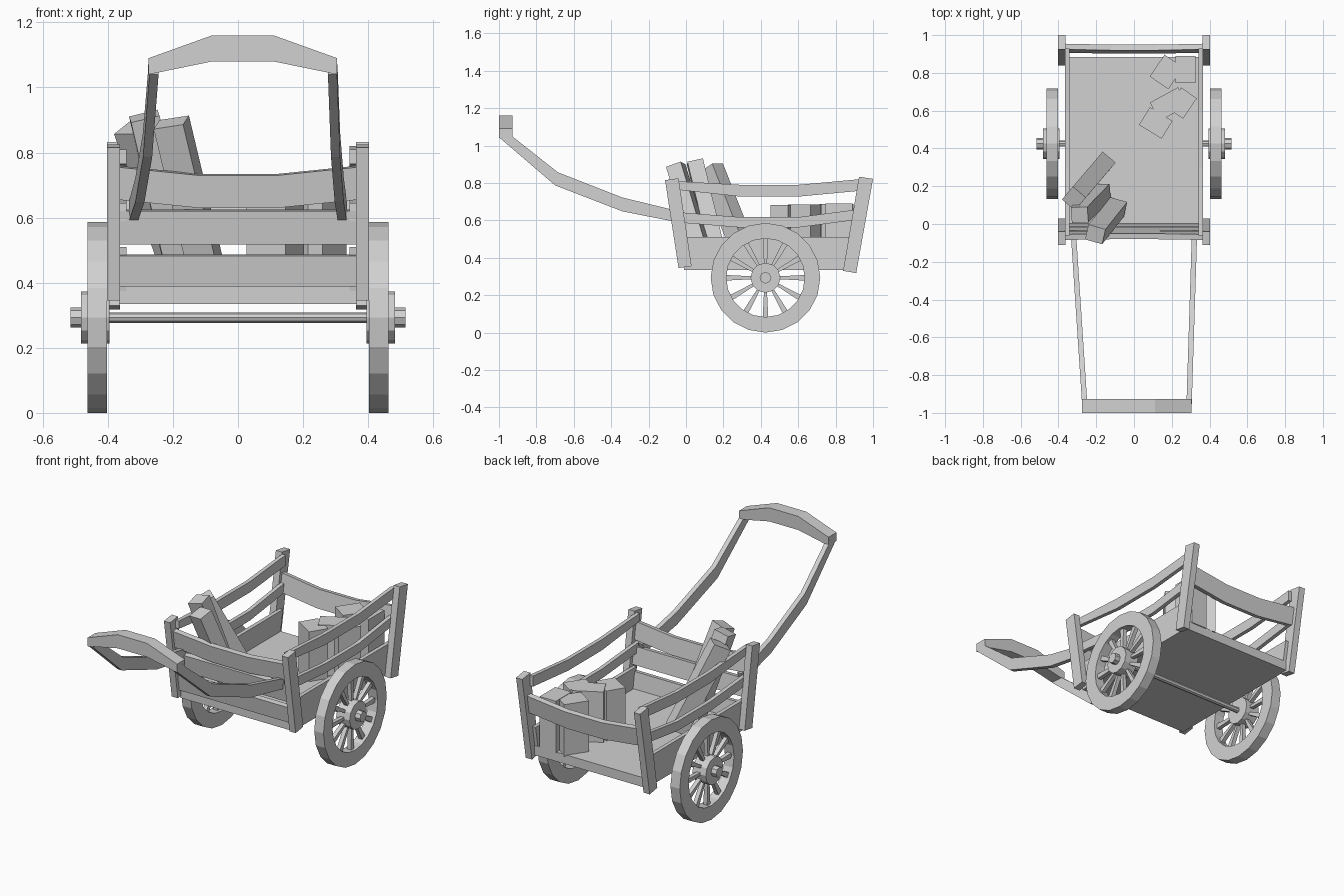
import bpy, bmesh, math
from mathutils import Vector, Matrix

if "Cube" in bpy.data.objects:
    bpy.data.objects.remove(bpy.data.objects["Cube"])

wood = bpy.data.materials.new("grey_wood")
wood.diffuse_color = (0.64, 0.64, 0.64, 1)
wood.use_nodes = True
wood.node_tree.nodes["Principled BSDF"].inputs["Base Color"].default_value = wood.diffuse_color


def finish(name, bm, mirror=False):
    bmesh.ops.recalc_face_normals(bm, faces=bm.faces)
    me = bpy.data.meshes.new(name)
    bm.to_mesh(me)
    bm.free()
    me.materials.append(wood)
    ob = bpy.data.objects.new(name, me)
    bpy.context.collection.objects.link(ob)
    if mirror:
        ob.modifiers.new("mirror", 'MIRROR').use_mirror_merge = False
    return ob


def add_slab(bm, outline, offset):
    """Planar outline pushed along an offset vector."""
    off = Vector(offset)
    a = [bm.verts.new(p) for p in outline]
    b = [bm.verts.new(Vector(p) + off) for p in outline]
    bm.faces.new(a)
    bm.faces.new(b[::-1])
    n = len(a)
    for i in range(n):
        bm.faces.new((a[i], b[i], b[(i + 1) % n], a[(i + 1) % n]))


def slab(name, outline, offset, mirror=False):
    bm = bmesh.new()
    add_slab(bm, outline, offset)
    return finish(name, bm, mirror)


def box(name, lo, hi):
    return slab(name, [(lo[0], lo[1], lo[2]), (hi[0], lo[1], lo[2]),
                       (hi[0], hi[1], lo[2]), (lo[0], hi[1], lo[2])],
                (0, 0, hi[2] - lo[2]))


# --- Cart bed ---
box("floor", (-0.365, -0.01, 0.335), (0.365, 0.885, 0.39))
slab("side_panel", [(0.342, -0.005, 0.34), (0.342, 0.875, 0.34),
                    (0.342, 0.905, 0.51), (0.342, -0.03, 0.51)], (0.023, 0, 0), True)

# --- Leaning corner posts ---
slab("front_post", [(0.362, -0.04, 0.345), (0.362, 0.03, 0.355),
                    (0.362, -0.04, 0.825), (0.362, -0.112, 0.815)], (0.04, 0, 0), True)
slab("back_post", [(0.362, 0.84, 0.33), (0.362, 0.91, 0.318),
                   (0.362, 1.0, 0.822), (0.362, 0.925, 0.833)], (0.04, 0, 0), True)

# --- Sagging side rails ---
for name, top, bottom in (
        ("upper_side_rail", (0.81, 0.79, 0.79, 0.82), (0.765, 0.727, 0.727, 0.758)),
        ("lower_side_rail", (0.645, 0.617, 0.617, 0.66), (0.59, 0.562, 0.562, 0.605))):
    ys = (-0.06, 0.29, 0.6, 0.93)
    pts = [(0.342, y, z) for y, z in zip(ys, top)]
    pts += [(0.342, y, z) for y, z in reversed(list(zip(ys, bottom)))]
    slab(name, pts, (0.023, 0, 0), True)


# --- Boards across the ends, following the lean of the posts ---
def cross_board(name, z0, z1, sag, lean):
    xs = (-0.365, -0.12, 0.12, 0.365)
    drop = (0, sag, sag, 0)
    pts = [(x, z1 - d) for x, d in zip(xs, drop)]
    pts += [(x, z0 - d) for x, d in reversed(list(zip(xs, drop)))]
    slope = (lean(1) - lean(0))
    off = Vector((0, 1, -slope)).normalized() * 0.03
    slab(name, [Vector((x, lean(z), z)) - off / 2 for x, z in pts], off)


front = lambda z: -0.005 - (z - 0.34) * 0.155
back = lambda z: 0.875 + (z - 0.33) * 0.17
cross_board("front_low_board", 0.39, 0.485, 0, front)
cross_board("front_middle_board", 0.52, 0.622, 0, front)
cross_board("front_top_board", 0.657, 0.757, 0.025, front)
cross_board("back_top_board", 0.605, 0.71, 0.03, back)

# --- Pull handle: two bent arms and an arched grip ---
upper = [(-0.93, 1.05), (-0.685, 0.857), (-0.34, 0.722), (-0.035, 0.648)]
lower = [(-0.055, 0.592), (-0.34, 0.648), (-0.7, 0.787), (-0.995, 1.04),
         (-0.995, 1.07), (-0.93, 1.07)]
for side, name in ((-1, "left_arm"), (1, "right_arm")):
    def arm_x(y):
        t = (y + 0.96) / 0.9
        return 0.0155 * (1 - t) + side * (0.276 + t * 0.044) - 0.014
    slab(name, [(arm_x(y), y, z) for y, z in upper + lower], (0.028, 0, 0))
slab("grip", [(-0.275, -1, 1.04), (-0.08, -1, 1.08), (0.11, -1, 1.08), (0.305, -1, 1.04),
              (0.305, -1, 1.09), (0.11, -1, 1.16), (-0.08, -1, 1.16), (-0.275, -1, 1.09)],
     (0, 0.073, 0))

# --- Wheels ---
CY, CZ = 0.425, 0.293


def polar(x, r, a):
    return (x, CY + r * math.cos(a), CZ + r * math.sin(a))


def disc(name, x0, x1, r, n, mirror=True):
    slab(name, [polar(x0, r, math.tau * i / n) for i in range(n)], (x1 - x0, 0, 0), mirror)


bm = bmesh.new()
N = 20
loops = [[bm.verts.new(polar(x, r, math.tau * i / N)) for i in range(N)]
         for x, r in ((0.402, 0.293), (0.462, 0.293), (0.462, 0.21), (0.402, 0.21))]
for k in range(4):
    p, q = loops[k], loops[(k + 1) % 4]
    for i in range(N):
        j = (i + 1) % N
        bm.faces.new((p[i], p[j], q[j], q[i]))
finish("wheel_rim", bm, True)

bm = bmesh.new()
for i in range(12):
    a = math.tau * i / 12
    add_slab(bm, [polar(0.421, 0.06, a - 0.12), polar(0.421, 0.215, a - 0.07),
                  polar(0.421, 0.215, a + 0.07), polar(0.421, 0.06, a + 0.12)], (0.024, 0, 0))
finish("spokes", bm, True)
disc("hub", 0.395, 0.482, 0.08, 12)
disc("axle_cap", 0.48, 0.515, 0.031, 8)
disc("axle", -0.41, 0.41, 0.016, 8, False)


# --- Cargo: leaning beams and standing blocks ---
def beam(name, foot, head, w, d, turn):
    foot, head = Vector(foot), Vector(head)
    axis = head - foot
    rot = Vector((0, 0, 1)).rotation_difference(axis).to_matrix() @ Matrix.Rotation(turn, 3, 'Z')
    pts = [foot + rot @ Vector((sx * w / 2, sy * d / 2, 0))
           for sx, sy in ((-1, -1), (1, -1), (1, 1), (-1, 1))]
    slab(name, pts, axis)


beam("beam_front", (-0.09, 0.09, 0.41), (-0.205, -0.055, 0.893), 0.095, 0.085, -0.25)
beam("beam_middle", (-0.17, 0.17, 0.41), (-0.288, 0.048, 0.912), 0.09, 0.085, 0.05)
beam("beam_rear", (-0.16, 0.32, 0.41), (-0.318, 0.135, 0.88), 0.09, 0.1, -0.7)

for i, (x, y, w, d, turn) in enumerate((
        (0.273, 0.818, 0.105, 0.145, 0),
        (0.172, 0.805, 0.12, 0.14, -0.6),
        (0.185, 0.635, 0.17, 0.11, 0.5),
        (0.255, 0.64, 0.1, 0.13, -0.6),
        (0.115, 0.535, 0.14, 0.11, -0.55))):
    beam("block_%d" % (i + 1), (x, y, 0.385), (x, y, 0.69 - 0.002 * i), w, d, turn)
